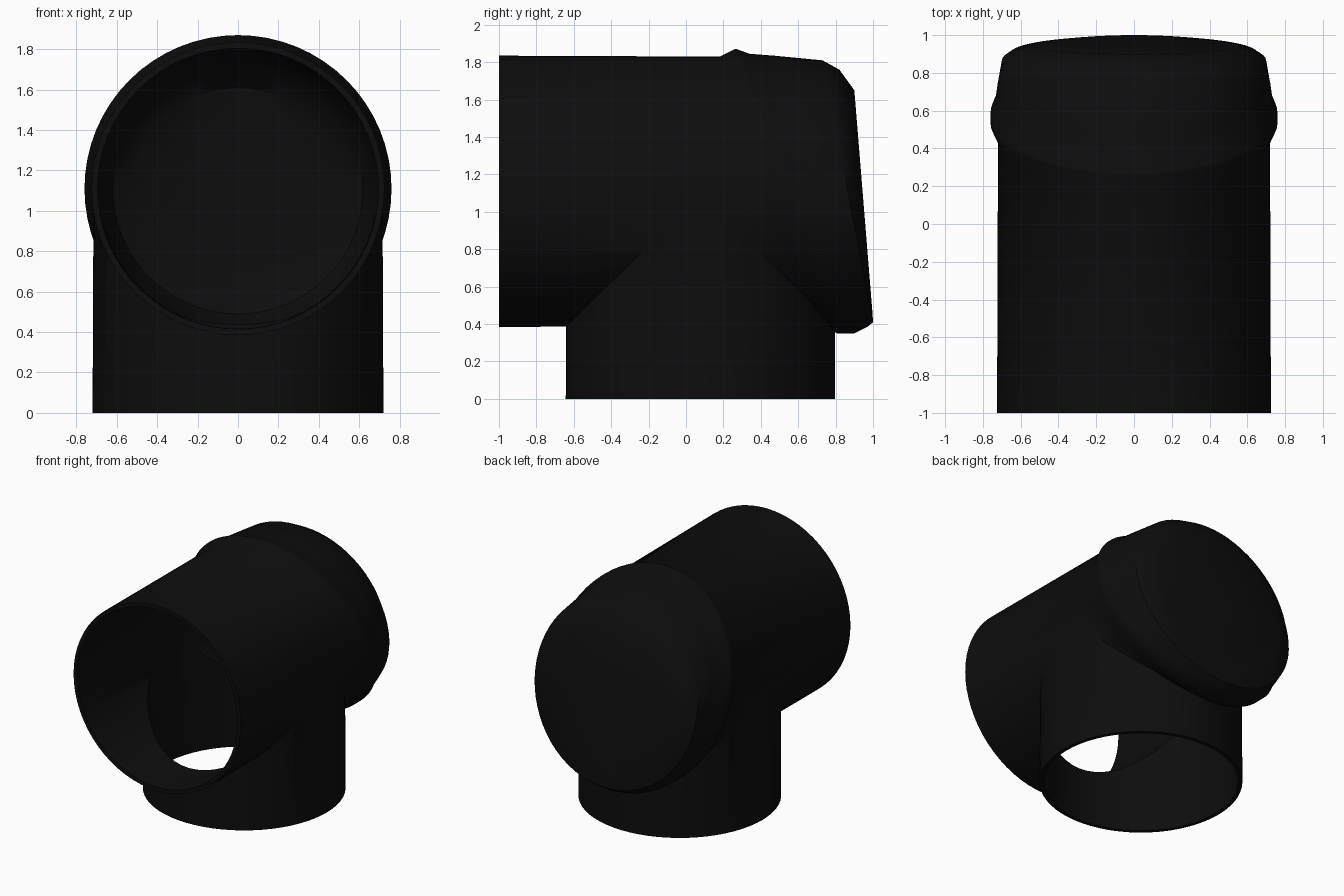
import bpy
import math

cube = bpy.data.objects.get("Cube")
if cube:
    bpy.data.objects.remove(cube, do_unlink=True)

SIDES = 64
AXIS_Z = 1.11      # height of the horizontal pipe's axis
STEM_Y = 0.077     # depth of the vertical pipe's axis

black = bpy.data.materials.new("matte_black")
black.use_nodes = True
colour = (0.004, 0.004, 0.004, 1)
black.diffuse_color = colour
shader = next(n for n in black.node_tree.nodes if n.type == 'BSDF_PRINCIPLED')
shader.inputs["Base Color"].default_value = colour
shader.inputs["Roughness"].default_value = 0.8


def loft(name, rings, place):
    """Closed solid through circular rings."""
    verts, faces = [], []
    for ring in rings:
        for i in range(SIDES):
            a = 2 * math.pi * i / SIDES
            verts.append(place(ring, math.cos(a), math.sin(a)))
    for k in range(len(rings) - 1):
        for i in range(SIDES):
            j = (i + 1) % SIDES
            faces.append((k * SIDES + i, k * SIDES + j,
                          (k + 1) * SIDES + j, (k + 1) * SIDES + i))
    faces.append(tuple(reversed(range(SIDES))))
    last = (len(rings) - 1) * SIDES
    faces.append(tuple(range(last, last + SIDES)))
    mesh = bpy.data.meshes.new(name)
    mesh.from_pydata(verts, [], faces)
    mesh.materials.append(black)
    obj = bpy.data.objects.new(name, mesh)
    bpy.context.collection.objects.link(obj)
    return obj


def along_y(ring, c, s):
    # ring: radius, depth at its top, depth at its bottom
    r, top, bottom = ring
    y = (top + bottom) / 2 + (top - bottom) / 2 * s
    return (-r * c, y, AXIS_Z + r * s)


def along_z(ring, c, s):
    r, z = ring
    return (r * c, STEM_Y + r * s, z)


# Horizontal pipe running into the tilted collar and domed end cap
body = loft("pipe_elbow", [
    (0.725, -1.0, -1.0), (0.72, 0.18, 0.72),
    (0.76, 0.26, 0.81), (0.76, 0.27, 0.90),
    (0.735, 0.34, 0.95), (0.725, 0.47, 0.97),
    (0.70, 0.73, 1.0), (0.65, 0.82, 0.997), (0.54, 0.90, 0.988)], along_y)

# Vertical pipe, and the hollow cores of both pipes
stem = loft("stem_pipe", [(0.72, 0.0), (0.715, AXIS_Z)], along_z)
bore = loft("main_bore_cutter", [
    (0.695, -1.1, -1.1), (0.69, 0.60, 0.72),
    (0.62, 0.76, 0.90), (0.50, 0.86, 0.94)], along_y)
stem_bore = loft("stem_bore_cutter", [(0.692, -0.1), (0.68, AXIS_Z)], along_z)

for tool, operation in ((stem, 'UNION'), (bore, 'DIFFERENCE'), (stem_bore, 'DIFFERENCE')):
    tool.hide_render = True
    mod = body.modifiers.new(tool.name, 'BOOLEAN')
    mod.object = tool
    mod.operation = operation
    mod.solver = 'EXACT'

# Bake the hollow shell and drop the helpers
bpy.context.view_layer.update()
graph = bpy.context.evaluated_depsgraph_get()
baked = bpy.data.meshes.new_from_object(body.evaluated_get(graph))
body.modifiers.clear()
body.data = baked
for tool in (stem, bore, stem_bore):
    bpy.data.objects.remove(tool, do_unlink=True)

bpy.ops.object.select_all(action='DESELECT')
body.select_set(True)
bpy.context.view_layer.objects.active = body
bpy.ops.object.shade_smooth_by_angle(angle=math.radians(35))
